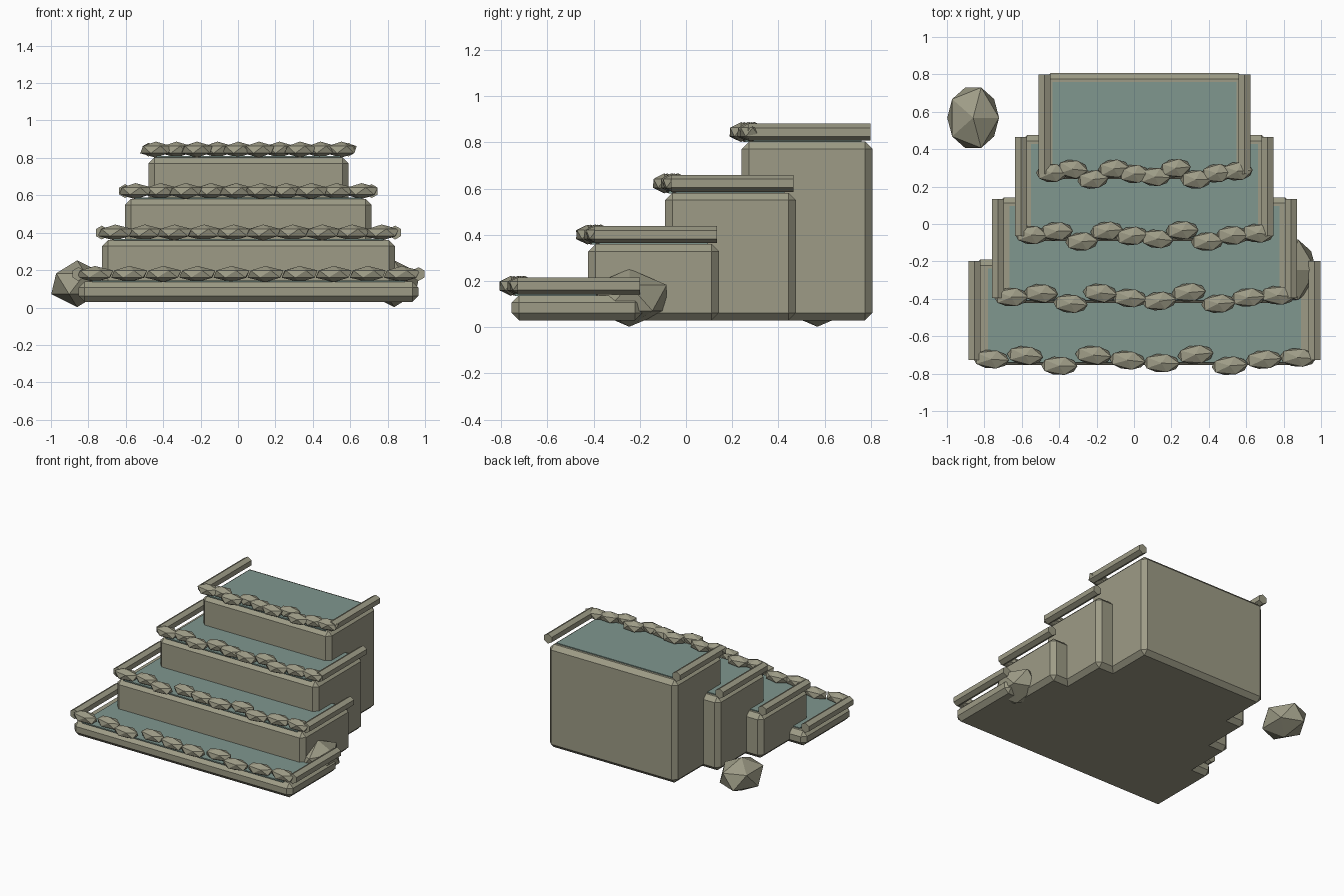
import bpy, bmesh, math, random
from mathutils import Matrix

random.seed(4)
cube = bpy.data.objects.get("Cube")
if cube:
    bpy.data.objects.remove(cube, do_unlink=True)


def material(name, rgb):
    m = bpy.data.materials.new(name)
    m.use_nodes = True
    colour = (*rgb, 1)
    m.diffuse_color = colour
    bsdf = next(n for n in m.node_tree.nodes if n.type == 'BSDF_PRINCIPLED')
    bsdf.inputs["Base Color"].default_value = colour
    return m


STONE = material("olive grey stone", (0.34, 0.33, 0.24))
WATER = material("teal water", (0.215, 0.31, 0.275))


def finish(name, bm, mat):
    mesh = bpy.data.meshes.new(name)
    bm.to_mesh(mesh)
    bm.free()
    mesh.materials.append(mat)
    obj = bpy.data.objects.new(name, mesh)
    bpy.context.collection.objects.link(obj)
    return obj


def box(name, low, high, mat, bevel=0):
    bm = bmesh.new()
    centre = [(a + b) / 2 for a, b in zip(low, high)]
    size = [b - a for a, b in zip(low, high)]
    bmesh.ops.create_cube(bm, size=1, matrix=Matrix.Translation(centre) @ Matrix.Diagonal((*size, 1)))
    if bevel:
        bmesh.ops.bevel(bm, geom=bm.edges[:], offset=bevel, segments=1, affect='EDGES')
    return finish(name, bm, mat)


def add_rock(bm, centre, radii, turn):
    shape = Matrix.Rotation(turn, 4, 'Z') @ Matrix.Diagonal((*radii, 1))
    bmesh.ops.create_icosphere(bm, subdivisions=1, radius=1, matrix=Matrix.Translation(centre) @ shape)


MID = 0.056
WOBBLE = (0.005, 0.025, -0.03, 0.027, 0, -0.016, 0.03, -0.03, 0.003, 0.014)

for i in range(4):
    half = 0.909 - 0.125 * i
    front = -0.755 + 0.332 * i
    top = 0.138 + 0.2217 * i
    level = top + 0.041

    # Chamfered terrace block and the pool on it
    box(f"terrace_{i + 1}", (MID - half, front, 0.03), (MID + half, front + 0.566, top), STONE, 0.032)
    box(f"pool_water_{i + 1}", (MID - half * 0.92, front + 0.015, top - 0.002),
        (MID + half * 0.92, front + 0.518, top + 0.007), WATER)

    # Hexagonal side rims
    for side, word in ((1, "left"), (-1, "right")):
        bm = bmesh.new()
        place = Matrix.Translation((MID + side * half, front + 0.292, level))
        upright = Matrix.Rotation(math.pi / 2, 4, 'X')
        bmesh.ops.create_cone(bm, cap_ends=True, segments=6, radius1=0.037, radius2=0.037,
                              depth=0.53, matrix=place @ upright)
        finish(f"{word}_rim_{i + 1}", bm, STONE)

    # Row of lumpy rim stones along the front
    bm = bmesh.new()
    span = 0.82 - 0.108 * i
    for k, shift in enumerate(WOBBLE):
        x = MID - span + 2 * span * k / 9
        add_rock(bm, (x, front + 0.027 + shift, level), (0.108 - 0.005 * i, 0.056, 0.043),
                 random.uniform(-0.12, 0.12))
    finish(f"front_rim_stones_{i + 1}", bm, STONE)

# Loose boulders
for name, x, y in (("back_boulder", -0.86, 0.568), ("side_boulder", 0.835, -0.245)):
    bm = bmesh.new()
    add_rock(bm, (x, y, 0.127), (0.155, 0.19, 0.125), 0)
    finish(name, bm, STONE)
